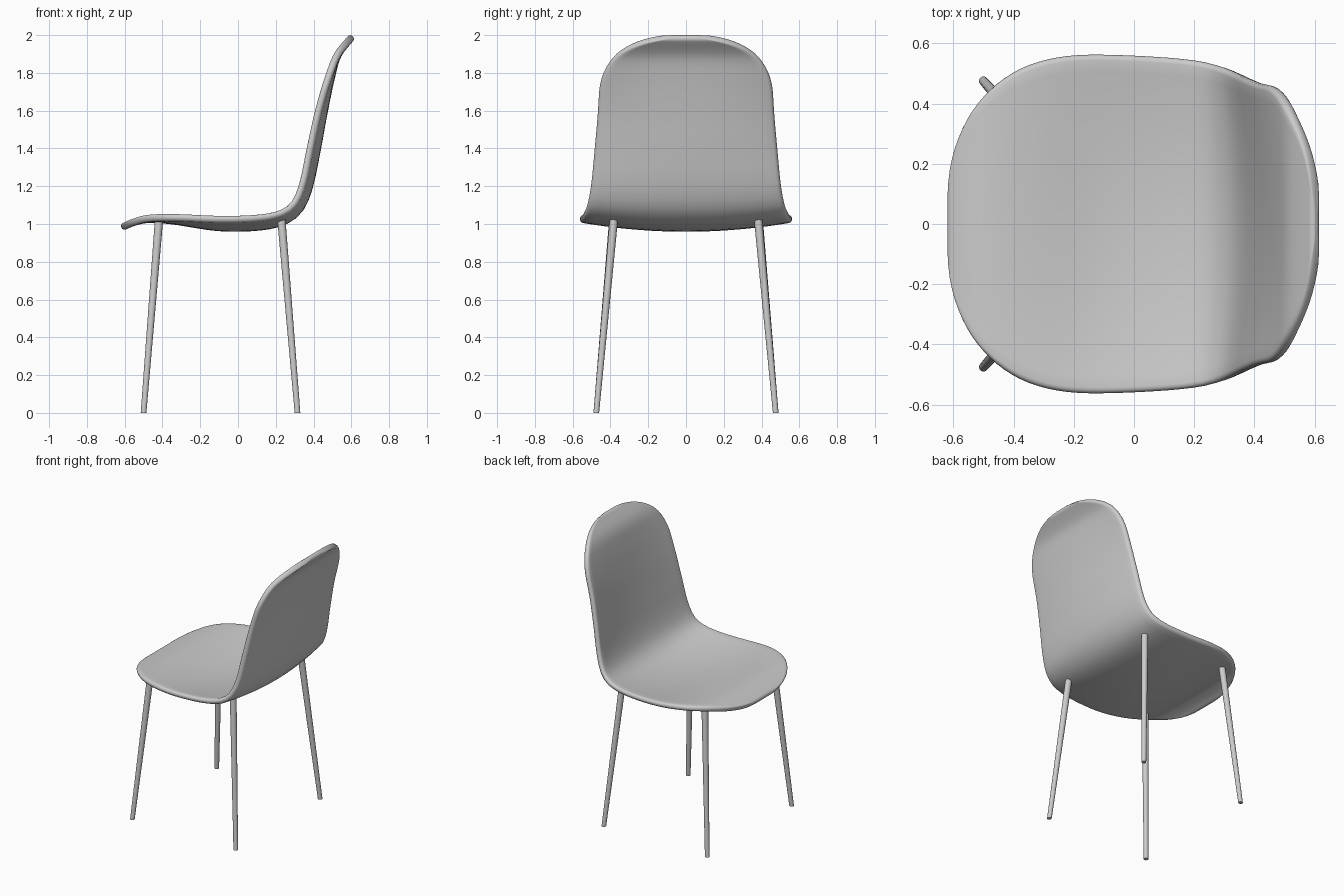
import bpy, bmesh, math
from mathutils import Vector

if "Cube" in bpy.data.objects:
    bpy.data.objects.remove(bpy.data.objects["Cube"])

# Shell stations from front lip to top of back: rim x, rim z, half width, dish depth
STATIONS = [
    (-.617, .98, .53, 0), (-.56, 1.008, .54, .002), (-.48, 1.032, .55, .008),
    (-.35, 1.037, .56, .02), (-.1, 1.027, .562, .046), (.1, 1.033, .553, .05),
    (.22, 1.055, .54, .047), (.29, 1.10, .522, .043), (.337, 1.2, .503, .04),
    (.38, 1.4, .483, .04), (.425, 1.6, .466, .032), (.485, 1.8, .455, .015),
    (.527, 1.9, .45, .005), (.607, 1.995, .44, 0)]
H = .019               # half thickness of the shell
ROWS, COLS, CAP = 72, 28, 6

pts = [Vector(p) for p in STATIONS]
dist = [0.0]
for a, b in zip(pts, pts[1:]):
    dist.append(dist[-1] + (b.xy - a.xy).length)
LENGTH = dist[-1]


def slope(i):
    a, b = max(i - 1, 0), min(i + 1, len(pts) - 1)
    return (pts[b] - pts[a]) / (dist[b] - dist[a])


def sample(s):
    """Smooth interpolation of the stations at arc length s."""
    i = max(k for k in range(len(pts) - 1) if dist[k] <= s + 1e-9)
    d = dist[i + 1] - dist[i]
    t = (s - dist[i]) / d
    return (pts[i] * (2*t**3 - 3*t**2 + 1) + slope(i) * d * (t**3 - 2*t**2 + t)
            + pts[i + 1] * (3*t**2 - 2*t**3) + slope(i + 1) * d * (t**3 - t**2))


def rounding(d, reach, n):
    """Superellipse factor that closes the outline near an end."""
    return (1 - max(0, 1 - d / reach) ** n) ** (1 / n)


def section(w, h):
    """Flat bar with round ends, as (y, offset) pairs."""
    e = min(h, w)
    flat = w - e
    half = [(flat * (1 - 2 * k / COLS), h) for k in range(COLS)]
    half += [(-flat - e * math.sin(math.pi * k / CAP), h * math.cos(math.pi * k / CAP))
             for k in range(CAP)]
    return half + [(-y, -o) for y, o in half]


def finish(bm, name):
    bmesh.ops.recalc_face_normals(bm, faces=bm.faces)
    for f in bm.faces:
        f.smooth = True
    me = bpy.data.meshes.new(name)
    bm.to_mesh(me)
    bm.free()
    ob = bpy.data.objects.new(name, me)
    bpy.context.collection.objects.link(ob)
    return ob


# Seat and back as one lofted shell
bm = bmesh.new()
rings = []
for r in range(1, ROWS):
    s = LENGTH / 2 * (1 - math.cos(math.pi * r / ROWS))
    x, z, wide, dip = sample(s)
    tan = (sample(min(s + .005, LENGTH)) - sample(max(s - .005, 0))).xy.normalized()
    end = min(s, LENGTH - s)
    w = wide * rounding(s, .53, 2.6) * rounding(LENGTH - s, .36, 2.3)
    h = H * rounding(end, H, 2)
    ring = []
    for y, o in section(w, h):
        o -= dip * (1 - min(1, abs(y) / wide) ** 2)
        ring.append(bm.verts.new((x - tan.y * o, y, z + tan.x * o)))
    rings.append(ring)
for a, b in zip(rings, rings[1:]):
    for k in range(len(a)):
        j = (k + 1) % len(a)
        bm.faces.new((a[k], a[j], b[j], b[k]))
bm.faces.new(rings[0])
bm.faces.new(rings[-1])
finish(bm, "seat_shell")


# Tapered splayed legs
def leg(name, foot, top):
    bm = bmesh.new()
    bmesh.ops.create_cone(bm, cap_ends=True, segments=20, radius1=.015,
                          radius2=.022, depth=1)
    foot, top = Vector(foot), Vector(top)
    for v in bm.verts:
        c = foot.lerp(top, v.co.z + .5)
        v.co = (c.x + v.co.x, c.y + v.co.y, c.z)
    ob = finish(bm, name)
    bpy.context.view_layer.objects.active = ob
    ob.select_set(True)
    bpy.ops.object.shade_smooth_by_angle(angle=math.radians(40))
    ob.select_set(False)


for side, m in (("right", -1), ("left", 1)):
    leg("front_leg_" + side, (-.5, .475 * m, 0), (-.418, .385 * m, 1.025))
    leg("back_leg_" + side, (.315, .475 * m, 0), (.228, .38 * m, 1.045))
